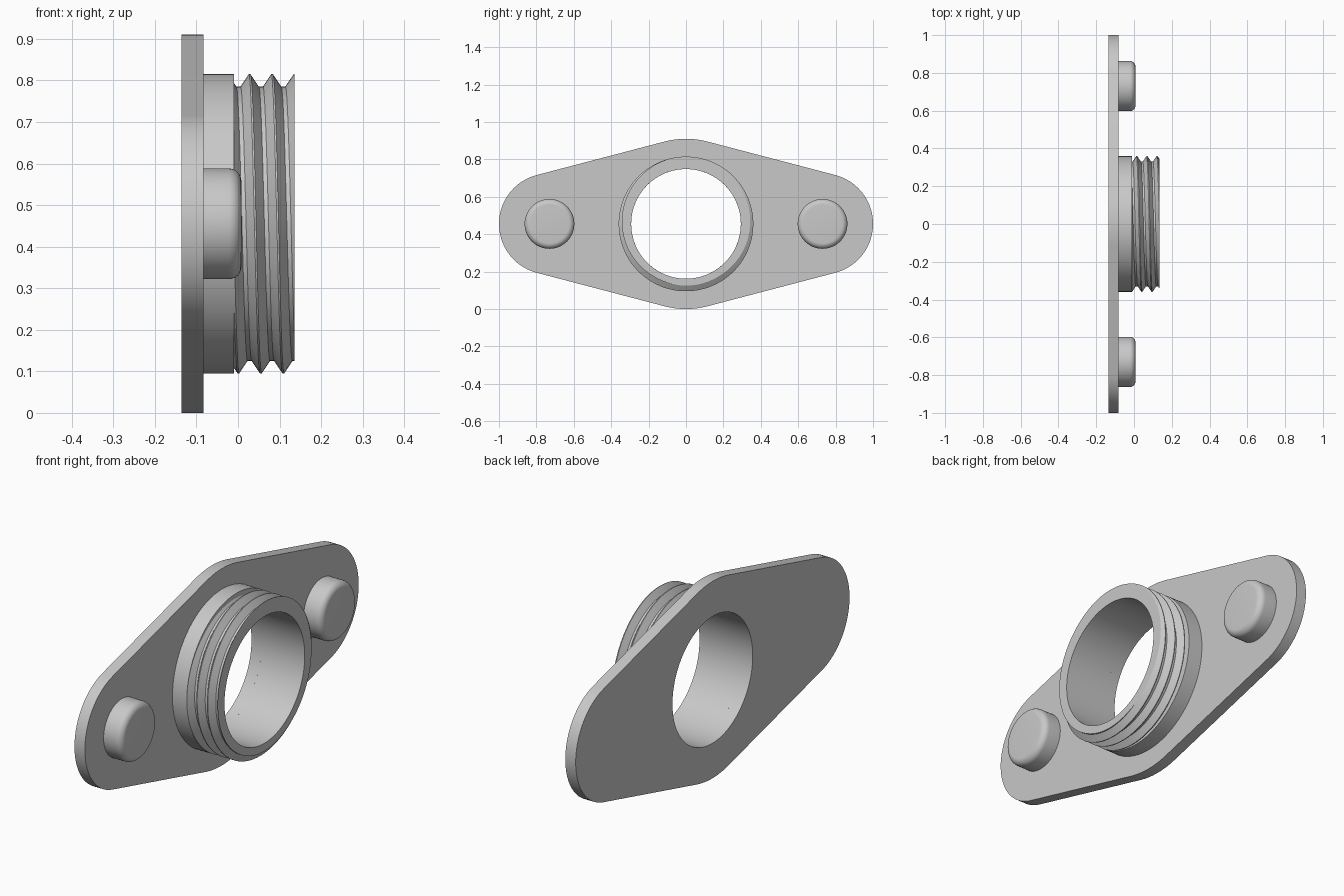
import bpy, bmesh
from math import sin, cos, pi, acos, radians

cube = bpy.data.objects.get("Cube")
if cube:
    bpy.data.objects.remove(cube, do_unlink=True)

# Main dimensions; every axis of rotation runs along x
CZ = 0.455                        # height of the centre line
BACK, FACE, SHOULDER, TIP = -0.136, -0.083, -0.01, 0.136
BORE, OUTER, ROOT = 0.293, 0.36, 0.33
PIN_Y, END_R, MID_R = 0.73, 0.27, 0.455
PITCH = 0.054

metal = bpy.data.materials.new("grey_metal")
metal.use_nodes = True
GREY = (0.58, 0.58, 0.58, 1)
metal.diffuse_color = GREY
metal.node_tree.nodes["Principled BSDF"].inputs["Base Color"].default_value = GREY


def loft(name, columns):
    """Skin a row of closed cross-sections, first and last coinciding."""
    bm = bmesh.new()
    rows = [[bm.verts.new(p) for p in col] for col in columns]
    n = len(rows[0])
    for a, b in zip(rows, rows[1:]):
        for i in range(n):
            j = (i + 1) % n
            bm.faces.new((a[i], a[j], b[j], b[i]))
    bmesh.ops.remove_doubles(bm, verts=bm.verts, dist=1e-5)
    bmesh.ops.recalc_face_normals(bm, faces=bm.faces)
    mesh = bpy.data.meshes.new(name)
    bm.to_mesh(mesh)
    bm.free()
    mesh.materials.append(metal)
    obj = bpy.data.objects.new(name, mesh)
    bpy.context.collection.objects.link(obj)
    bpy.ops.object.select_all(action='DESELECT')
    obj.select_set(True)
    bpy.context.view_layer.objects.active = obj
    bpy.ops.object.shade_smooth_by_angle(angle=radians(30))
    return obj


def polar(x, r, a, y=0.0):
    return (x, y + r * cos(a), CZ + r * sin(a))


# Flange plate: a wide middle arc joined by tangents to two end arcs
tangent = acos((MID_R - END_R) / PIN_Y)
arcs = [(-tangent, tangent, PIN_Y, END_R),
        (tangent, pi - tangent, 0, MID_R),
        (pi - tangent, pi + tangent, -PIN_Y, END_R),
        (pi + tangent, 2 * pi - tangent, 0, MID_R)]
columns = []
for start, end, y, r in arcs:
    steps = 40 if y else 12
    for i in range(steps + 1):
        a = start + (end - start) * i / steps
        columns.append([polar(BACK, r, a, y), polar(FACE, r, a, y),
                        polar(FACE, BORE, a), polar(BACK, BORE, a)])
loft("flange_plate", columns + columns[:1])


# Collar with a right-handed V thread
def thread_radius(x, crest):
    d = abs((x - crest + PITCH / 2) % PITCH - PITCH / 2)
    return OUTER - (OUTER - ROOT) * min(max((d - 0.002) / 0.02, 0), 1)


SEGMENTS = 128
columns = []
for s in range(SEGMENTS + 1):
    t = s / SEGMENTS
    crest = 0.028 + PITCH * (t - 0.25)
    section = [(FACE, BORE), (FACE, OUTER), (SHOULDER, OUTER)]
    for k in range(-3, 5):
        for offset in (-0.022, -0.002, 0.002, 0.022):
            x = min(max(crest + k * PITCH + offset, SHOULDER), TIP)
            section.append((x, thread_radius(x, crest)))
    section.append((TIP, BORE))
    columns.append([polar(x, r, 2 * pi * t) for x, r in section])
loft("threaded_collar", columns)

# Two locating pins with rounded rims
PIN_R, PIN_TOP, FILLET = 0.133, 0.008, 0.03
section = [(FACE, 0), (FACE, PIN_R)]
for i in range(9):
    a = pi / 2 * i / 8
    section.append((PIN_TOP - FILLET + FILLET * sin(a),
                    PIN_R - FILLET + FILLET * cos(a)))
section.append((PIN_TOP, 0))
for side, y in (("right", -PIN_Y), ("left", PIN_Y)):
    name = "pin_front" if side == "right" else "pin_rear"
    loft(name, [[polar(x, r, 2 * pi * s / 64, y) for x, r in section]
                for s in range(65)])
